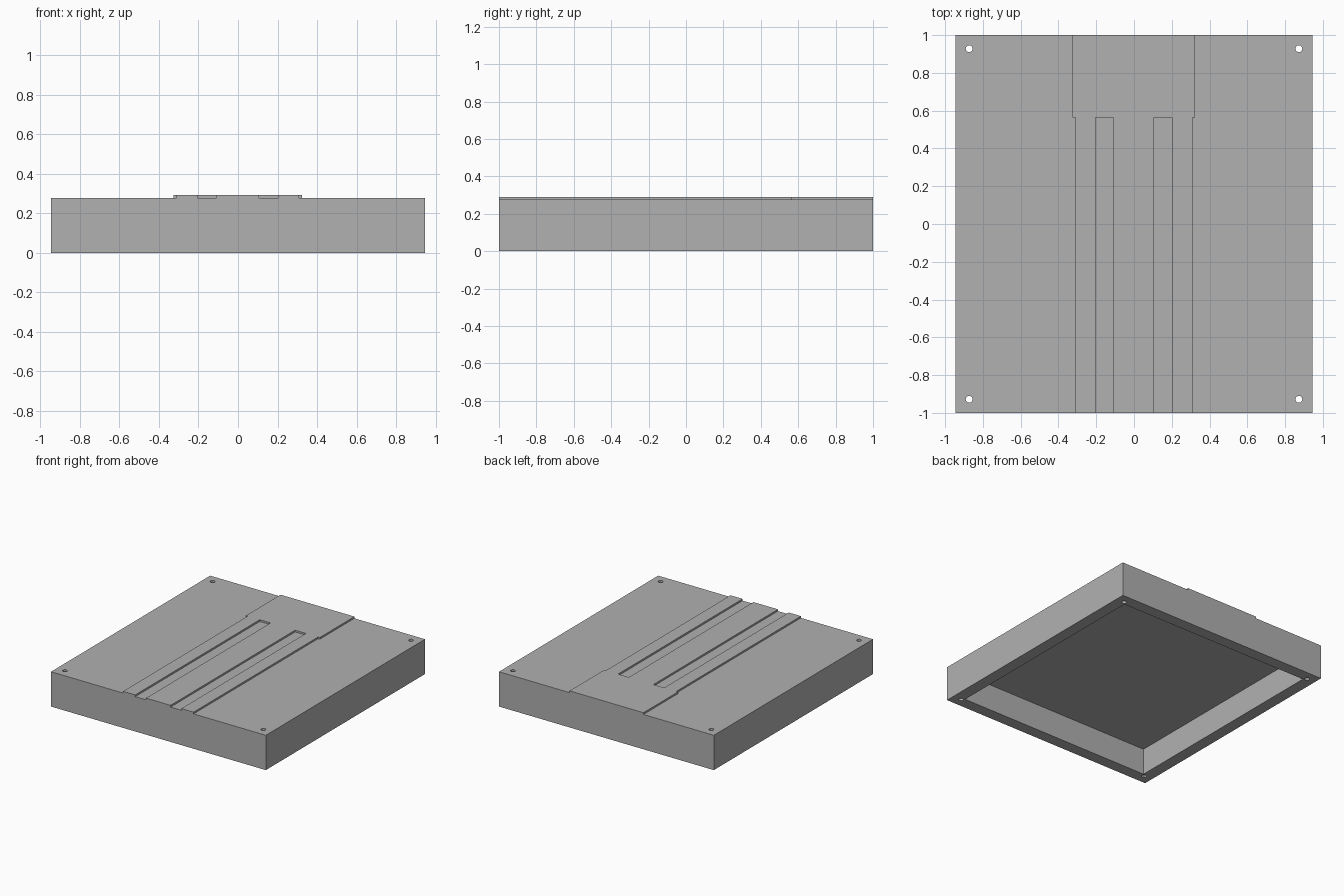
import bpy, bmesh

if "Cube" in bpy.data.objects:
    bpy.data.objects.remove(bpy.data.objects["Cube"])

W, D = 0.945, 1.0          # half width, half depth
TOP, RAISED = 0.277, 0.291 # plate top, raised track top
WALL, CAVITY = 0.094, 0.21
STEP = 0.565               # where the wide track head begins
OX = -0.001                # slight sideways offset of the track

grey = bpy.data.materials.new("dark_grey")
grey.diffuse_color = (0.44, 0.44, 0.44, 1)
grey.use_nodes = True
grey.node_tree.nodes["Principled BSDF"].inputs["Base Color"].default_value = grey.diffuse_color


def prism(name, pts, z0, z1):
    """Extrude a flat outline from z0 to z1."""
    bm = bmesh.new()
    face = bm.faces.new([bm.verts.new((x, y, z0)) for x, y in pts])
    ext = bmesh.ops.extrude_face_region(bm, geom=[face])
    moved = [g for g in ext["geom"] if isinstance(g, bmesh.types.BMVert)]
    bmesh.ops.translate(bm, verts=moved, vec=(0, 0, z1 - z0))
    bmesh.ops.recalc_face_normals(bm, faces=bm.faces)
    mesh = bpy.data.meshes.new(name)
    bm.to_mesh(mesh)
    bm.free()
    mesh.materials.append(grey)
    ob = bpy.data.objects.new(name, mesh)
    bpy.context.collection.objects.link(ob)
    return ob


def rect(x, y):
    return [(-x, -y), (x, -y), (x, y), (-x, y)]


def cut(target, cutter):
    """Subtract the cutter from the target and remove it."""
    mod = target.modifiers.new(cutter.name, 'BOOLEAN')
    mod.operation = 'DIFFERENCE'
    mod.solver = 'EXACT'
    mod.object = cutter
    cutter.hide_render = True
    bpy.context.view_layer.objects.active = target
    bpy.ops.object.modifier_apply(modifier=mod.name)
    bpy.data.objects.remove(cutter)


# Hollow box, open underneath
box = prism("box", rect(W, D), 0, TOP)
cut(box, prism("cavity_cutter", rect(W - WALL, D - WALL), -0.1, CAVITY))

# Screw holes in the four corners
for sx in (-1, 1):
    for sy in (-1, 1):
        bpy.ops.mesh.primitive_cylinder_add(
            vertices=24, radius=0.018, depth=1,
            location=(sx * 0.873, sy * 0.928, 0.15))
        hole = bpy.context.object
        hole.name = "hole_cutter"
        hole.data.materials.append(grey)
        cut(box, hole)

# Raised track: wide head at the back, three strips running to the front
half = [(0.108, -D), (0.108, STEP), (0.203, STEP), (0.203, -D),
        (0.31, -D), (0.31, STEP), (0.325, STEP), (0.325, D)]
outline = [(x + OX, y) for x, y in half]
outline += [(-x + OX, y) for x, y in reversed(half)]
prism("raised_track", outline, TOP, RAISED)
